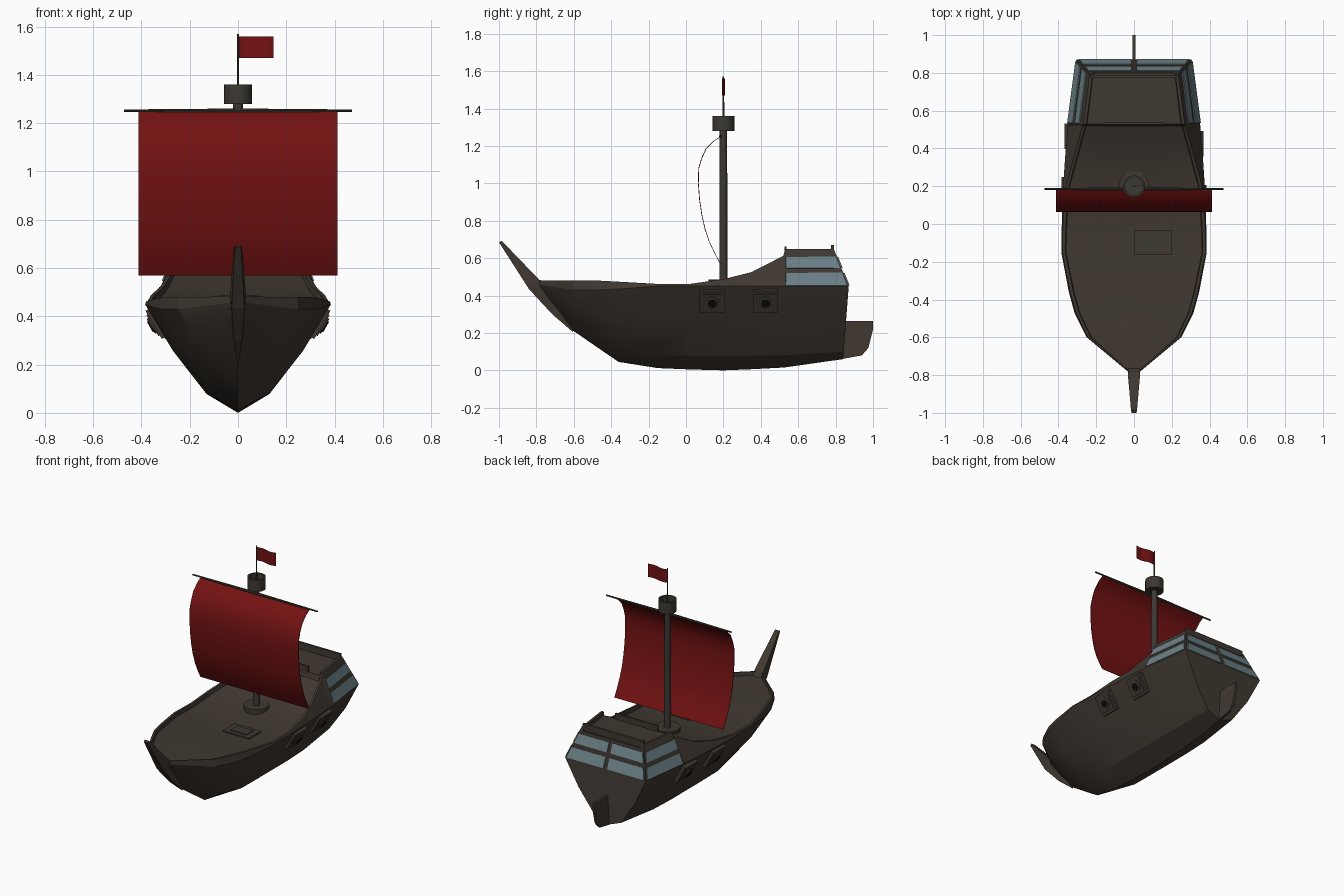
import bpy, bmesh, math
from mathutils import Vector

if "Cube" in bpy.data.objects:
    bpy.data.objects.remove(bpy.data.objects["Cube"])


def material(name, rgb):
    m = bpy.data.materials.new(name)
    m.diffuse_color = (*rgb, 1)
    m.use_nodes = True
    m.node_tree.nodes["Principled BSDF"].inputs["Base Color"].default_value = m.diffuse_color
    return m


WOOD = material("dark wood", (0.052, 0.040, 0.031))
SPAR = material("spar wood", (0.046, 0.041, 0.033))
RED = material("sail red", (0.175, 0.006, 0.006))
GLASS = material("window glass", (0.15, 0.22, 0.24))
BLACK = material("gun black", (0.004, 0.004, 0.004))


def build(name, verts, faces, mat, smooth=None):
    me = bpy.data.meshes.new(name)
    bm = bmesh.new()
    vs = [bm.verts.new(v) for v in verts]
    for f in faces:
        bm.faces.new([vs[i] for i in f])
    bmesh.ops.recalc_face_normals(bm, faces=bm.faces)
    bm.to_mesh(me)
    bm.free()
    me.materials.append(mat)
    ob = bpy.data.objects.new(name, me)
    bpy.context.collection.objects.link(ob)
    if smooth:
        smooth_by_angle(ob, smooth)
    return ob


def smooth_by_angle(ob, angle):
    bpy.ops.object.select_all(action='DESELECT')
    ob.select_set(True)
    bpy.context.view_layer.objects.active = ob
    bpy.ops.object.shade_smooth_by_angle(angle=math.radians(angle))


def loft(name, rings, mat, smooth=None):
    """Closed rings joined along their order, with capped ends."""
    n = len(rings[0])
    faces = [(r * n + i, r * n + (i + 1) % n, (r + 1) * n + (i + 1) % n, (r + 1) * n + i)
             for r in range(len(rings) - 1) for i in range(n)]
    faces += [tuple(range(n)), tuple(range((len(rings) - 1) * n, len(rings) * n))]
    return build(name, [p for r in rings for p in r], faces, mat, smooth)


def box(name, c, s, mat, normal=None):
    h = [k / 2 for k in s]
    ring = lambda z: [(-h[0], -h[1], z), (h[0], -h[1], z), (h[0], h[1], z), (-h[0], h[1], z)]
    ob = loft(name, [ring(-h[2]), ring(h[2])], mat)
    place(ob, c, normal)
    return ob


def turned(name, c, profile, mat, sides=16, normal=None):
    """Lathe of (radius, height) points around the local z axis."""
    rings = [[(r * math.cos(2 * math.pi * i / sides), r * math.sin(2 * math.pi * i / sides), z)
              for i in range(sides)] for r, z in profile]
    ob = loft(name, rings, mat, 35)
    place(ob, c, normal)
    return ob


def place(ob, c, normal):
    ob.location = c
    if normal:
        ob.rotation_euler = Vector(normal).to_track_quat('Z', 'Y').to_euler()


# Hull: y, keel z, bilge x z, widest x z, rail x z
stations = [
    (-0.80, 0.45, 0.004, 0.455, 0.010, 0.46, 0.010, 0.482),
    (-0.60, 0.21, 0.100, 0.270, 0.250, 0.43, 0.245, 0.480),
    (-0.47, 0.12, 0.120, 0.195, 0.315, 0.43, 0.307, 0.480),
    (-0.36, 0.045, 0.120, 0.120, 0.345, 0.435, 0.337, 0.474),
    (-0.15, 0.012, 0.130, 0.080, 0.385, 0.45, 0.380, 0.462),
    (0.02, 0.005, 0.130, 0.078, 0.382, 0.45, 0.375, 0.462),
    (0.20, 0.000, 0.130, 0.078, 0.375, 0.45, 0.360, 0.488),
    (0.35, 0.006, 0.130, 0.078, 0.365, 0.45, 0.320, 0.525),
    (0.52, 0.015, 0.125, 0.080, 0.351, 0.45, 0.273, 0.612),
    (0.53, 0.016, 0.125, 0.080, 0.350, 0.45, 0.268, 0.648),
    (0.87, 0.060, 0.100, 0.100, 0.305, 0.45, 0.235, 0.650),
]


def stern_y(z):
    return 0.87 - 0.4 * (z - 0.45) if z > 0.45 else 0.84 + 0.03 * (z - 0.06) / 0.39


rings = []
for y, kz, bx, bz, wx, wz, tx, tz in stations:
    mid = ((bx + wx) / 2 + 0.012 * min(1, wx * 4), (bz + wz) / 2 - 0.008 * min(1, wx * 4))
    half = [(bx, bz), mid, (wx, wz), (tx, tz), (max(tx - 0.016, 0.004), tz),
            (max(tx - 0.02, 0.003), tz - 0.025)]
    pts = [(0, kz)] + half + [(0, tz - 0.025)] + [(-x, z) for x, z in reversed(half)]
    rings.append([(x, stern_y(z) if y == 0.87 else y, z) for x, z in pts])
loft("hull", rings, WOOD, 22)

# Stem blade rising into the bowsprit
stem = [((-0.985, 0.692), (-1.0, 0.685), 0.016), ((-0.79, 0.49), (-0.84, 0.435), 0.033),
        ((-0.66, 0.32), (-0.715, 0.30), 0.022), ((-0.59, 0.25), (-0.605, 0.205), 0.004)]
loft("bowsprit", [[(w, *a), (w * 0.8, *b), (-w * 0.8, *b), (-w, *a)] for a, b, w in stem], WOOD)

# Rudder
rud = [(0.83, 0.265), (1.0, 0.265), (1.0, 0.22), (0.975, 0.12), (0.94, 0.08), (0.83, 0.06)]
loft("rudder", [[(x, y, z) for y, z in rud] for x in (-0.008, 0.008)], WOOD)

# Stern cabin roof rails
box("roof_rail_back", (0, 0.782, 0.638), (0.46, 0.016, 0.064), WOOD)
box("roof_rail_front", (0, 0.532, 0.635), (0.32, 0.012, 0.055), WOOD)


# Cabin windows: thin plates on the slanted side and stern panels
def window(name, quad, u0, u1, v0, v1):
    a, b, c, d = [Vector(p) for p in quad]
    at = lambda u, v: a.lerp(b, u).lerp(d.lerp(c, u), v)
    n = (b - a).cross(d - a).normalized()
    if n.y < 0:
        n = -n
    corners = [at(u0, v0), at(u1, v0), at(u1, v1), at(u0, v1)]
    loft(name, [[p + n * k for p in corners] for k in (-0.002, 0.006)], GLASS)


rows = ((0.01, 0.35), (0.48, 0.78))
for r, (v0, v1) in enumerate(rows):
    for s in (-1, 1):
        side = [(s * 0.35, 0.53, 0.45), (s * 0.305, 0.87, 0.45),
                (s * 0.235, 0.79, 0.65), (s * 0.268, 0.53, 0.648)]
        window(f"side_window_{r}_{s}", side, 0.01, 0.97, v0, v1)
        back = [(0, 0.87, 0.45), (s * 0.305, 0.87, 0.45), (s * 0.235, 0.79, 0.65), (0, 0.79, 0.65)]
        window(f"stern_window_{r}_{s}", back, 0.05, 0.96, v0, v1)

# Gun ports with short barrels
for s in (-1, 1):
    for i, (y, x) in enumerate(((0.14, 0.333), (0.425, 0.319))):
        n = Vector((s * 0.866, 0, -0.5))
        c = Vector((s * x, y + (0.04 if s < 0 else 0), 0.374))
        tag = f"{i}_{'right' if s > 0 else 'left'}"
        box("port_frame_" + tag, c + n * 0.004, (0.135, 0.135, 0.03), WOOD, n)
        box("port_panel_" + tag, c + n * 0.014, (0.1, 0.1, 0.022), WOOD, n)
        turned("gun_barrel_" + tag, c, [(0.036, 0), (0.036, 0.03), (0.024, 0.034)], SPAR, 12, n)
        turned("gun_mouth_" + tag, c, [(0.024, 0.03), (0.024, 0.037)], BLACK, 12, n)

# Deck hatch: frame and lid
box("hatch_frame", (0.1, -0.1, 0.44), (0.2, 0.13, 0.012), WOOD)
box("hatch_lid", (0.1, -0.1, 0.443), (0.12, 0.075, 0.015), SPAR)

# Mast, collar, lookout cup, flagpole
turned("mast_collar", (0, 0.2, 0), [(0.08, 0.43), (0.08, 0.486)], WOOD, 20)
turned("mast", (0, 0.2, 0), [(0.022, 0.43), (0.020, 1.29)], SPAR, 12)
turned("lookout", (0, 0.2, 0), [(0.02, 1.28), (0.058, 1.28), (0.058, 1.36), (0.048, 1.36),
                                (0.048, 1.31)], SPAR, 16)
turned("flagpole", (0, 0.2, 0), [(0.005, 1.3), (0.004, 1.57)], SPAR, 8)

# Yard
turned("yard", (0, 0.185, 1.252), [(0.005, -0.473), (0.009, 0), (0.005, 0.473)], SPAR, 8, (1, 0, 0))

# Sail: billowing sheet, left plain
curve = [(0.185, 1.25), (0.145, 1.225), (0.105, 1.185), (0.08, 1.13), (0.066, 1.08), (0.064, 1.0),
         (0.071, 0.91), (0.083, 0.83), (0.10, 0.755), (0.122, 0.69), (0.15, 0.63), (0.182, 0.57)]
strip = curve + [(y + 0.004, z - 0.001) for y, z in reversed(curve)]
sail_rings = [[(x, y, z) for y, z in strip] for x in (-0.412, 0.412)]
loft("sail", sail_rings, RED, 40)

# Flag with a light ripple
flag = []
for i in range(9):
    x, y = 0.148 * i / 8, 0.2 + 0.007 * math.sin(i / 8 * 2 * math.pi)
    flag.append([(x, y - 0.001, 1.47), (x, y + 0.001, 1.47), (x, y + 0.001, 1.56), (x, y - 0.001, 1.56)])
loft("flag", flag, RED, 40)
